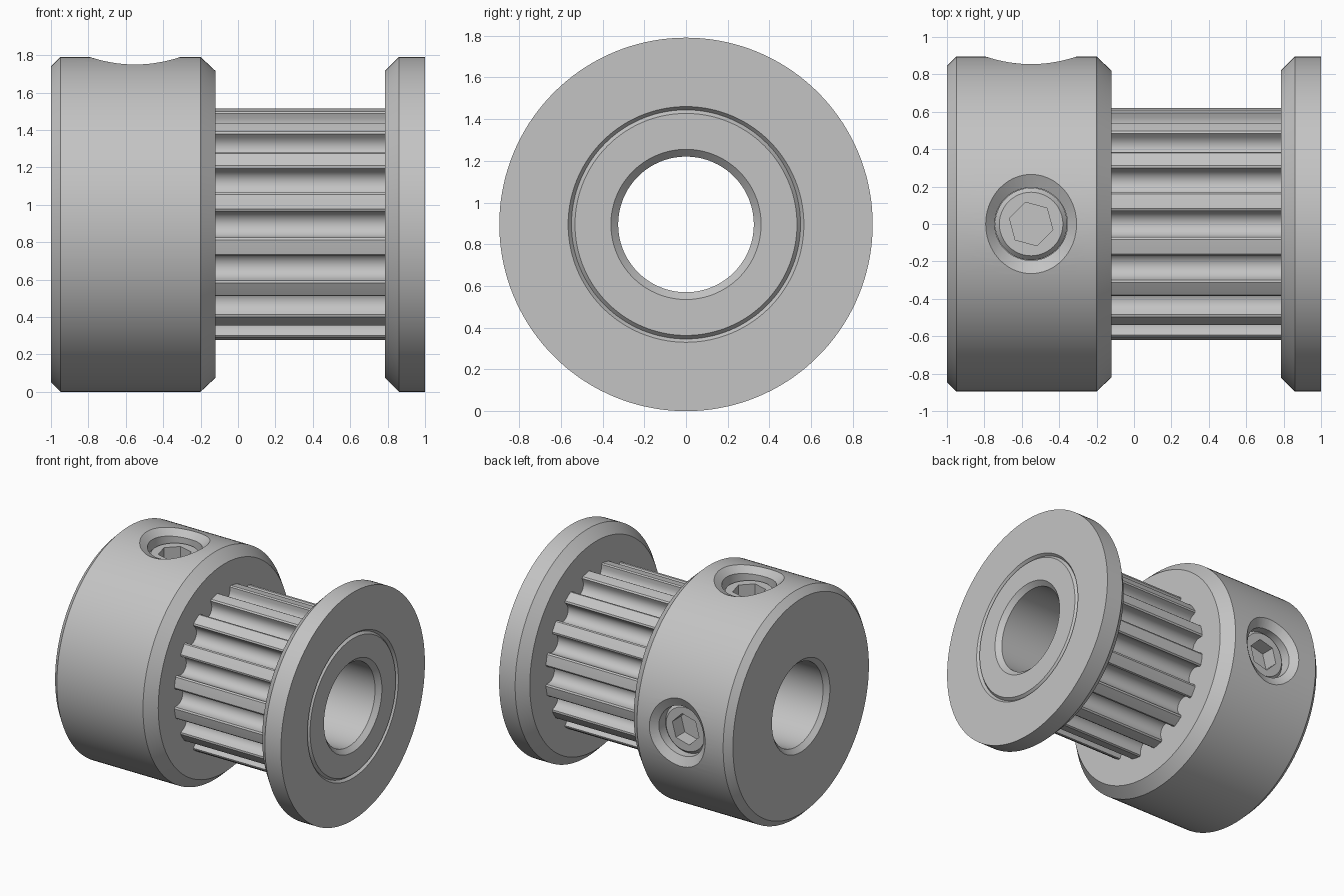
import bpy, bmesh
from math import sin, cos, tau, pi, radians, sqrt
from mathutils import Matrix, Vector

if "Cube" in bpy.data.objects:
    bpy.data.objects.remove(bpy.data.objects["Cube"])

R = 0.895            # outer radius and axle height
TEETH = 16
SCREW_X = -0.55
AXLE = Matrix.Translation((0, 0, R))

metal = bpy.data.materials.new("grey metal")
metal.use_nodes = True
grey = (0.55, 0.55, 0.55, 1)
metal.diffuse_color = grey
metal.node_tree.nodes["Principled BSDF"].inputs["Base Color"].default_value = grey


def loft(name, rings, wrap=False):
    """Skin a list of equal rings; wrap joins last to first, otherwise cap ends."""
    bm = bmesh.new()
    rows = [[bm.verts.new(p) for p in ring] for ring in rings]
    pairs = list(zip(rows, rows[1:])) + ([(rows[-1], rows[0])] if wrap else [])
    for a, b in pairs:
        for i in range(len(a)):
            j = (i + 1) % len(a)
            bm.faces.new((a[i], a[j], b[j], b[i]))
    if not wrap:
        bm.faces.new(rows[0])
        bm.faces.new(rows[-1])
    bmesh.ops.recalc_face_normals(bm, faces=bm.faces)
    mesh = bpy.data.meshes.new(name)
    bm.to_mesh(mesh)
    bm.free()
    mesh.materials.append(metal)
    obj = bpy.data.objects.new(name, mesh)
    bpy.context.collection.objects.link(obj)
    return obj


def smooth(obj):
    bpy.ops.object.select_all(action='DESELECT')
    obj.select_set(True)
    bpy.context.view_layer.objects.active = obj
    bpy.ops.object.shade_smooth_by_angle(angle=radians(28))


def x_ring(x, r, n=144):
    return [(x, r * cos(tau * i / n), r * sin(tau * i / n)) for i in range(n)]


# Turned body: hub, core, flange with V groove, chamfered bore
profile = [(-1, 0.36), (-1, 0.845), (-0.95, R), (-0.2, R), (-0.12, 0.82),
           (-0.12, 0.5), (0.785, 0.5), (0.785, 0.82), (0.86, R), (1, R),
           (1, 0.565), (0.98, 0.549), (1, 0.532), (1, 0.36),
           (0.965, 0.325), (-0.965, 0.325)]
body = loft("pulley_body", [x_ring(x, r) for x, r in profile], wrap=True)
body.matrix_world = AXLE

# Toothed sleeve: rounded grooves between narrow lands
outline = []
for k in range(TEETH):
    turn = Matrix.Rotation(tau * k / TEETH, 2)
    groove = [Vector((0.625 * cos(a), 0.625 * sin(a)))
              for a in (radians(-11.25), radians(-7.6))]
    groove += [Vector((0.585 - 0.07 * sin(a), -0.07 * cos(a)))
               for a in (pi * i / 10 for i in range(11))]
    groove.insert(2, Vector((0.613, -0.07)))
    groove += [Vector((0.613, 0.07)), Vector((groove[1].x, -groove[1].y))]
    outline += [turn @ p for p in groove]
outer = [[(x, p.x, p.y) for p in outline] for x in (-0.13, 0.8)]
inner = [[(x, *(p.normalized() * 0.45)) for p in outline] for x in (-0.13, 0.8)]
teeth = loft("belt_teeth", [inner[0], outer[0], outer[1], inner[1]], wrap=True)
teeth.matrix_world = AXLE
smooth(teeth)

# Set screws with countersunk holes, on the top and the back
N = 48
ANGLES = [tau * i / N for i in range(N)]


def z_ring(r, z):
    return [(SCREW_X + r * cos(a), r * sin(a), z) for a in ANGLES]


def hex_ring(r, z):
    ring = []
    for a in ANGLES:
        d = r * cos(pi / 6) / cos((a - pi / 4) % (pi / 3) - pi / 6)
        ring.append((SCREW_X + d * cos(a), d * sin(a), z))
    return ring


def surface_ring(rx, ry, lift):
    return [(SCREW_X + rx * cos(a), ry * sin(a),
             sqrt(R * R - (ry * sin(a)) ** 2) + lift) for a in ANGLES]


for side, tilt in (("top", 0), ("back", -pi / 2)):
    place = AXLE @ Matrix.Rotation(tilt, 4, 'X')
    cutter = loft("hole_cutter", [
        z_ring(0.195, 0.5), surface_ring(0.195, 0.195, -0.05),
        surface_ring(0.248, 0.272, 0.005), z_ring(0.27, 1.1)])
    cutter.matrix_world = place
    cutter.hide_render = True
    cut = body.modifiers.new("hole", 'BOOLEAN')
    cut.operation = 'DIFFERENCE'
    cut.solver = 'EXACT'
    cut.object = cutter
    bpy.context.view_layer.update()
    graph = bpy.context.evaluated_depsgraph_get()
    result = bpy.data.meshes.new_from_object(body.evaluated_get(graph))
    body.modifiers.clear()
    body.data = result
    bpy.data.objects.remove(cutter)

    screw = loft(side + "_set_screw", [
        z_ring(0.193, 0.46), z_ring(0.193, 0.765), z_ring(0.17, 0.79),
        hex_ring(0.12, 0.79), hex_ring(0.12, 0.68)])
    screw.matrix_world = place
    smooth(screw)

smooth(body)
